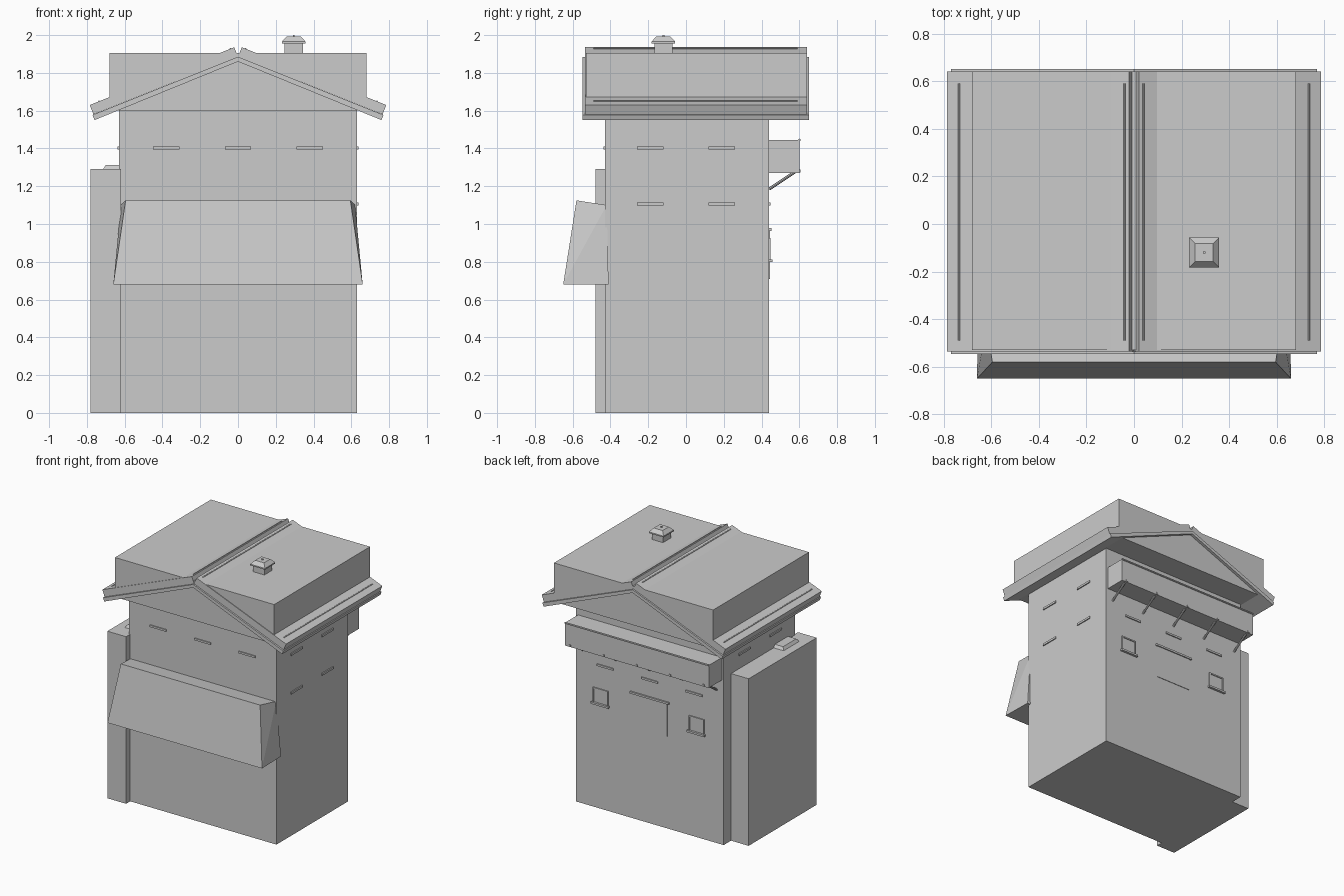
import bpy, bmesh, math
from mathutils import Vector

old = bpy.data.objects.get("Cube")
if old:
    bpy.data.objects.remove(old)

grey = bpy.data.materials.new("plain_grey")
grey.use_nodes = True
grey.diffuse_color = (0.6, 0.6, 0.6, 1)
grey.node_tree.nodes["Principled BSDF"].inputs["Base Color"].default_value = (0.6, 0.6, 0.6, 1)


def finish(name, bm):
    bmesh.ops.recalc_face_normals(bm, faces=bm.faces)
    mesh = bpy.data.meshes.new(name)
    bm.to_mesh(mesh)
    bm.free()
    mesh.materials.append(grey)
    obj = bpy.data.objects.new(name, mesh)
    bpy.context.collection.objects.link(obj)
    return obj


def box(name, x, y, z):
    """Box from (min, max) pairs."""
    bm = bmesh.new()
    bmesh.ops.create_cube(bm, size=1)
    for v in bm.verts:
        v.co = [r[0] if c < 0 else r[1] for c, r in zip(v.co, (x, y, z))]
    return finish(name, bm)


def prism(name, profile, y0, y1):
    """Extrude an x-z profile along y."""
    bm = bmesh.new()
    face = bm.faces.new([bm.verts.new((x, y0, z)) for x, z in profile])
    new = bmesh.ops.extrude_face_region(bm, geom=[face])["geom"]
    verts = [g for g in new if isinstance(g, bmesh.types.BMVert)]
    bmesh.ops.translate(bm, vec=(0, y1 - y0, 0), verts=verts)
    return finish(name, bm)


def hull(name, points):
    bm = bmesh.new()
    for p in points:
        bm.verts.new(p)
    bmesh.ops.convex_hull(bm, input=bm.verts[:])
    bmesh.ops.dissolve_limit(bm, angle_limit=0.02, verts=bm.verts[:], edges=bm.edges[:])
    return finish(name, bm)


def frustum(name, cx, cy, r0, r1, z0, z1):
    return hull(name, [(cx + sx * r, cy + sy * r, z) for r, z in ((r0, z0), (r1, z1))
                       for sx in (-1, 1) for sy in (-1, 1)])


def rod(name, a, b, radius):
    a, b = Vector(a), Vector(b)
    bm = bmesh.new()
    bmesh.ops.create_cone(bm, cap_ends=True, segments=8, radius1=radius, radius2=radius,
                          depth=(b - a).length)
    obj = finish(name, bm)
    obj.location = (a + b) / 2
    obj.rotation_euler = (b - a).to_track_quat("Z", "Y").to_euler()


# Main body and side extension
W, FRONT, BACK = 0.63, -0.43, 0.44
box("body", (-W, W), (FRONT, BACK), (0, 1.62))
box("side_extension", (-0.78, -0.62), (-0.48, 0.35), (0, 1.29))
hull("extension_hatch", [(x, y, z) for x0, x1, y0, y1, z in
                         ((-0.715, -0.63, -0.36, -0.17, 1.29), (-0.7, -0.63, -0.345, -0.185, 1.312))
                         for x in (x0, x1) for y in (y0, y1)])

# Gable block and boxy roof block
prism("gable", [(-0.645, 1.6), (0.645, 1.6), (0, 1.865)], -0.53, 0.63)
prism("roof_block", [(-0.68, 1.62), (0, 1.885), (0.68, 1.62), (0.68, 1.905), (-0.68, 1.905)],
      -0.53, 0.64)

# Sloped roof slabs with a thin layer beneath that shows as trim
for s, side in ((-1, "right"), (1, "left")):
    prism(side + "_roof_slab", [(0, 1.885), (s * 0.02, 1.936), (s * 0.785, 1.63), (s * 0.765, 1.58)],
          -0.535, 0.64)
    prism(side + "_roof_trim", [(0, 1.86), (0, 1.885), (s * 0.77, 1.577), (s * 0.76, 1.55)],
          -0.547, 0.652)
    for part, x, z in (("ridge", 0.04, 1.928), ("eave", 0.735, 1.65)):
        rod(f"{side}_{part}_strip", (s * x, -0.49, z), (s * x, 0.59, z), 0.004)

# Roof vent
VX, VY = 0.295, -0.12
frustum("vent_neck", VX, VY, 0.048, 0.048, 1.9, 1.96)
frustum("vent_rim", VX, VY, 0.063, 0.063, 1.955, 1.965)
frustum("vent_cap", VX, VY, 0.063, 0.038, 1.965, 1.992)
frustum("vent_knob", VX, VY, 0.005, 0.005, 1.99, 2.0)

# Front awning
hull("awning", [(s * x, y, z) for s in (-1, 1) for x, y, z in
                ((0.595, -0.58, 1.125), (0.66, -0.65, 0.68), (0.655, -0.41, 0.68), (0.62, -0.42, 1.1))])

# Slim wall slats
for x in (-0.38, 0, 0.38):
    box("front_slat", (x - 0.07, x + 0.07), (FRONT - 0.008, FRONT), (1.395, 1.41))
    box("back_slat", (x - 0.07, x + 0.07), (BACK, BACK + 0.008), (1.098, 1.113))
for y in (-0.19, 0.19):
    for z in (1.105, 1.403):
        box("left_slat", (W, W + 0.008), (y - 0.07, y + 0.07), (z - 0.008, z + 0.008))
    box("right_slat", (-W - 0.008, -W), (y - 0.07, y + 0.07), (1.395, 1.41))

# Back canopy box with struts
box("back_canopy", (-0.615, 0.615), (BACK, 0.6), (1.27, 1.445))
rod("canopy_top_rail", (-0.615, 0.6, 1.445), (0.615, 0.6, 1.445), 0.007)
for i in range(-2, 3):
    x = i * 0.285
    rod("canopy_strut", (x, BACK, 1.185), (x, 0.575, 1.275), 0.008)
    box("strut_bolt", (x - 0.007, x + 0.007), (0.6, 0.606), (1.273, 1.288))

# Back door
box("back_door", (-0.15, 0.15), (BACK, BACK + 0.004), (0.71, 0.965))
box("door_lintel", (-0.165, 0.165), (BACK, BACK + 0.012), (0.963, 0.978))

# Back windows: pane, frame bars and sill
for c in (-0.4, 0.42):
    l, r, b, t = c - 0.06, c + 0.06, 0.81, 0.92
    box("window_pane", (l, r), (BACK, BACK + 0.002), (b, t))
    for e in (l, r):
        box("window_jamb", (e - 0.005, e + 0.005), (BACK, BACK + 0.008), (b, t))
    box("window_head", (l - 0.005, r + 0.005), (BACK, BACK + 0.008), (t - 0.005, t + 0.005))
    box("window_sill", (l - 0.015, r + 0.015), (BACK, BACK + 0.018), (b - 0.012, b + 0.003))
